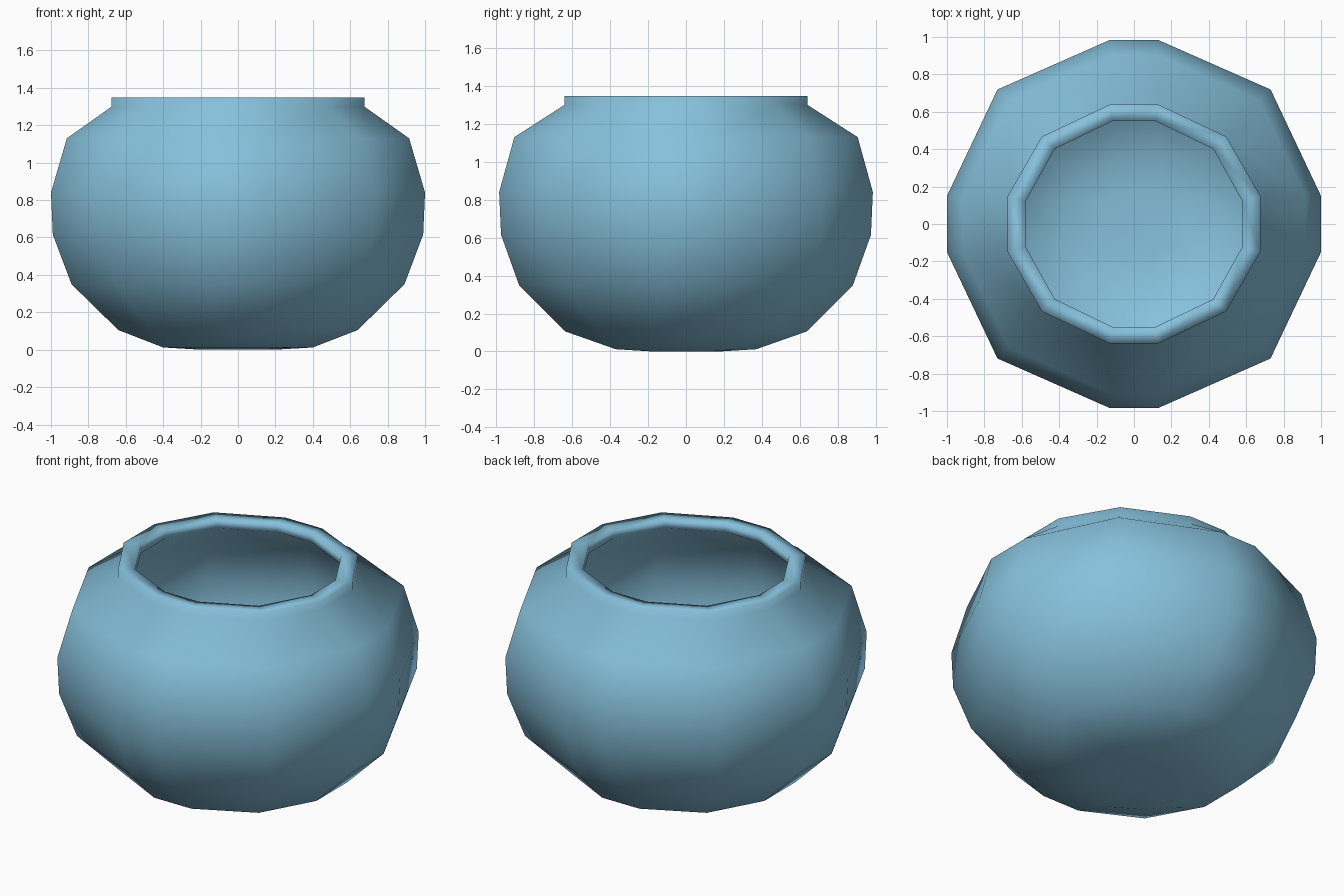
import bpy, bmesh

if "Cube" in bpy.data.objects:
    bpy.data.objects.remove(bpy.data.objects["Cube"])

# Single flat colour
glaze = bpy.data.materials.new("pale blue glaze")
glaze.diffuse_color = (0.24, 0.53, 0.71, 1.0)
glaze.use_nodes = True
glaze.node_tree.nodes["Principled BSDF"].inputs["Base Color"].default_value = glaze.diffuse_color

# Profile rings (half width in x, half width in y, height), outside from bottom to rim
OUTER = [(0.20, 0.18, 0.0), (0.40, 0.37, 0.012), (0.64, 0.635, 0.105),
         (0.89, 0.88, 0.35), (0.99, 0.975, 0.615), (1.0, 0.985, 0.84),
         (0.915, 0.905, 1.13), (0.675, 0.64, 1.30), (0.675, 0.64, 1.347)]
# Inside from rim down to the floor
INNER = [(0.58, 0.55, 1.347), (0.58, 0.55, 1.295), (0.84, 0.825, 1.08),
         (0.91, 0.895, 0.82), (0.90, 0.885, 0.635), (0.81, 0.80, 0.405),
         (0.58, 0.57, 0.19), (0.36, 0.33, 0.105), (0.19, 0.17, 0.092)]


def ring(bm, rx, ry, z, a, b):
    """Twelve-sided ring: narrow facets on the axes, one corner per quadrant."""
    quarter = [(rx, a), (0.73 * rx, 0.73 * ry), (b, ry)]
    pts = quarter + [(-x, y) for x, y in reversed(quarter)]
    pts += [(-x, -y) for x, y in pts]
    return [bm.verts.new((x, y, z)) for x, y in pts]


# Hollow bowl with thick wall and short collar
bm = bmesh.new()
rings = [ring(bm, *p, min(0.15, 0.75 * p[1]), min(0.127, 0.65 * p[0])) for p in OUTER]
rings += [ring(bm, *p, 0.12, 0.115) for p in INNER]
for low, high in zip(rings, rings[1:]):
    for i in range(12):
        j = (i + 1) % 12
        bm.faces.new((low[i], low[j], high[j], high[i]))
bm.faces.new(list(reversed(rings[0])))   # underside
bm.faces.new(rings[-1])                  # inner floor
bmesh.ops.recalc_face_normals(bm, faces=bm.faces)
for f in bm.faces:
    f.smooth = True

mesh = bpy.data.meshes.new("round_bowl")
bm.to_mesh(mesh)
bm.free()
mesh.materials.append(glaze)
bowl = bpy.data.objects.new("round_bowl", mesh)
bpy.context.collection.objects.link(bowl)
